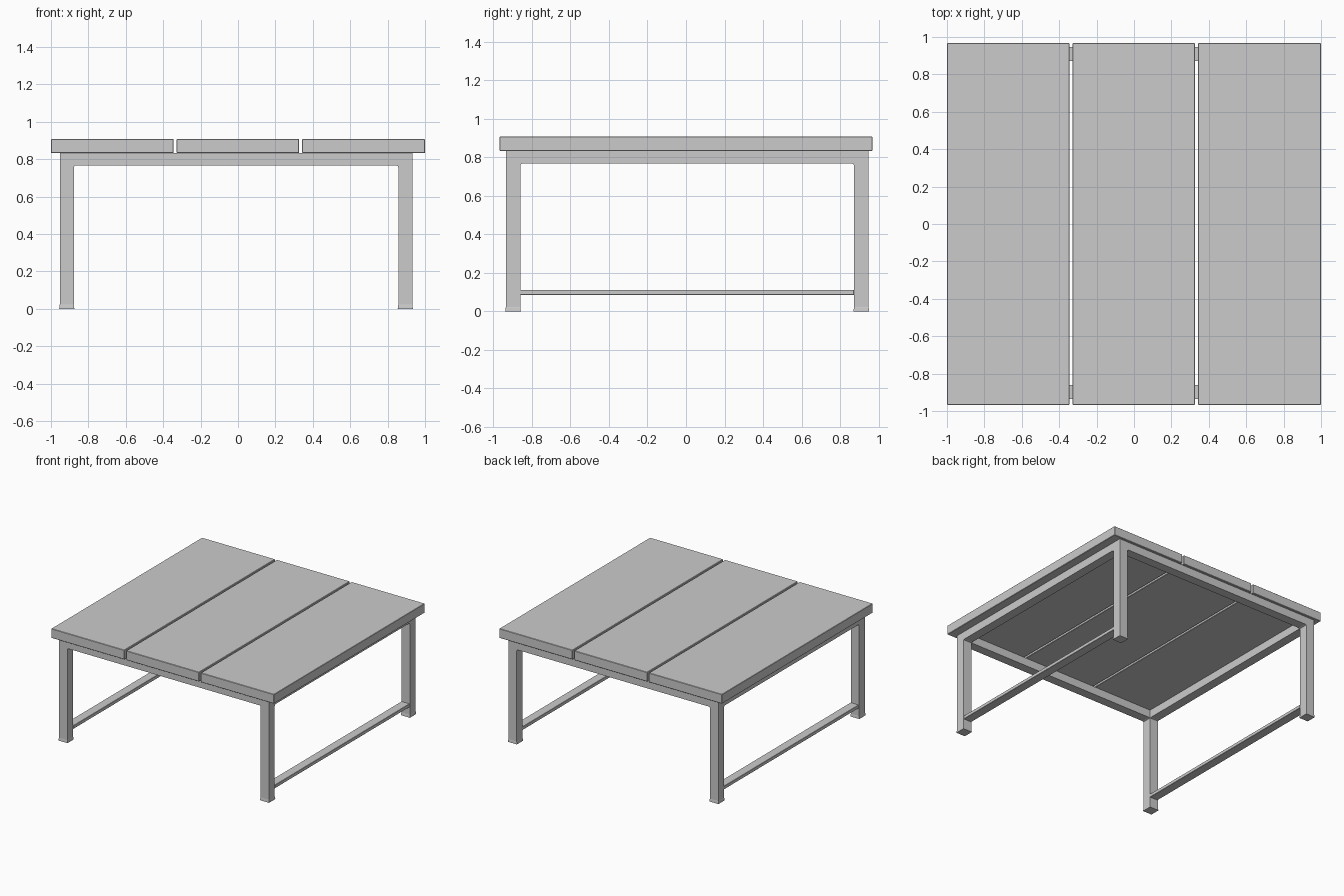
import bpy, bmesh
from mathutils import Vector

if "Cube" in bpy.data.objects:
    bpy.data.objects.remove(bpy.data.objects["Cube"])

# Frame outer extents, tube width and heights
X0, X1, Y0, Y1 = -0.953, 0.932, -0.935, 0.947
W, RAIL_LOW, RAIL_TOP, TOP = 0.075, 0.767, 0.832, 0.908


def finish(name, bm, bevel=0.0):
    bmesh.ops.recalc_face_normals(bm, faces=bm.faces)
    mesh = bpy.data.meshes.new(name)
    bm.to_mesh(mesh)
    bm.free()
    ob = bpy.data.objects.new(name, mesh)
    bpy.context.collection.objects.link(ob)
    if bevel:
        mod = ob.modifiers.new("edge_softening", 'BEVEL')
        mod.width, mod.segments = bevel, 1
    return ob


def box(name, lo, hi, bevel=0.0):
    bm = bmesh.new()
    bmesh.ops.create_cube(bm, size=1)
    lo, hi = Vector(lo), Vector(hi)
    for v in bm.verts:
        v.co = (lo + hi) / 2 + v.co * (hi - lo)
    return finish(name, bm, bevel)


def leg(name, x, y):
    # Square tube ending in a slightly flared foot
    bm = bmesh.new()
    rings = []
    for z, flare in ((0, 0.003), (0.018, 0.001), (0.022, 0), (RAIL_TOP, 0)):
        h = W / 2 + flare
        cx, cy = x + W / 2, y + W / 2
        rings.append([bm.verts.new((cx + sx * h, cy + sy * h, z))
                      for sx, sy in ((-1, -1), (1, -1), (1, 1), (-1, 1))])
    for a, b in zip(rings, rings[1:]):
        for i in range(4):
            j = (i + 1) % 4
            bm.faces.new((a[i], a[j], b[j], b[i]))
    bm.faces.new(rings[0])
    bm.faces.new(rings[-1])
    return finish(name, bm)


def rail(name, a, b, side, along_x):
    # Top rail with small weld fillets where it meets the legs
    f = 0.011
    half = [(0, RAIL_LOW - f), (f * 0.3, RAIL_LOW - f * 0.3), (f, RAIL_LOW)]
    profile = [(a + u, z) for u, z in half] + [(b - u, z) for u, z in reversed(half)]
    profile += [(b, RAIL_TOP), (a, RAIL_TOP)]
    bm = bmesh.new()
    face = bm.faces.new([bm.verts.new((u, side, z) if along_x else (side, u, z))
                         for u, z in profile])
    ext = bmesh.ops.extrude_face_region(bm, geom=[face])
    push = Vector((0, W, 0)) if along_x else Vector((W, 0, 0))
    for v in ext["geom"]:
        if isinstance(v, bmesh.types.BMVert):
            v.co += push
    return finish(name, bm)


# Table top: three planks separated by narrow gaps
for name, x0, x1 in (("left_plank", -1, -0.344), ("middle_plank", -0.328, 0.327),
                     ("right_plank", 0.343, 1)):
    box(name, (x0, -0.967, RAIL_TOP), (x1, 0.967, TOP), 0.003)

# Legs
for xn, x in (("left", X0), ("right", X1 - W)):
    for yn, y in (("front", Y0), ("back", Y1 - W)):
        leg(f"{yn}_{xn}_leg", x, y)

# Top rails
for name, y in (("front_rail", Y0), ("back_rail", Y1 - W)):
    rail(name, X0 + W, X1 - W, y, True)
for name, x in (("left_rail", X0), ("right_rail", X1 - W)):
    rail(name, Y0 + W, Y1 - W, x, False)

# Flat low stretchers joining front and back legs
for name, x in (("left_stretcher", X0 + 0.004), ("right_stretcher", X1 - W + 0.001)):
    box(name, (x, Y0 + W, 0.085), (x + W - 0.002, Y1 - W, 0.112), 0.002)
